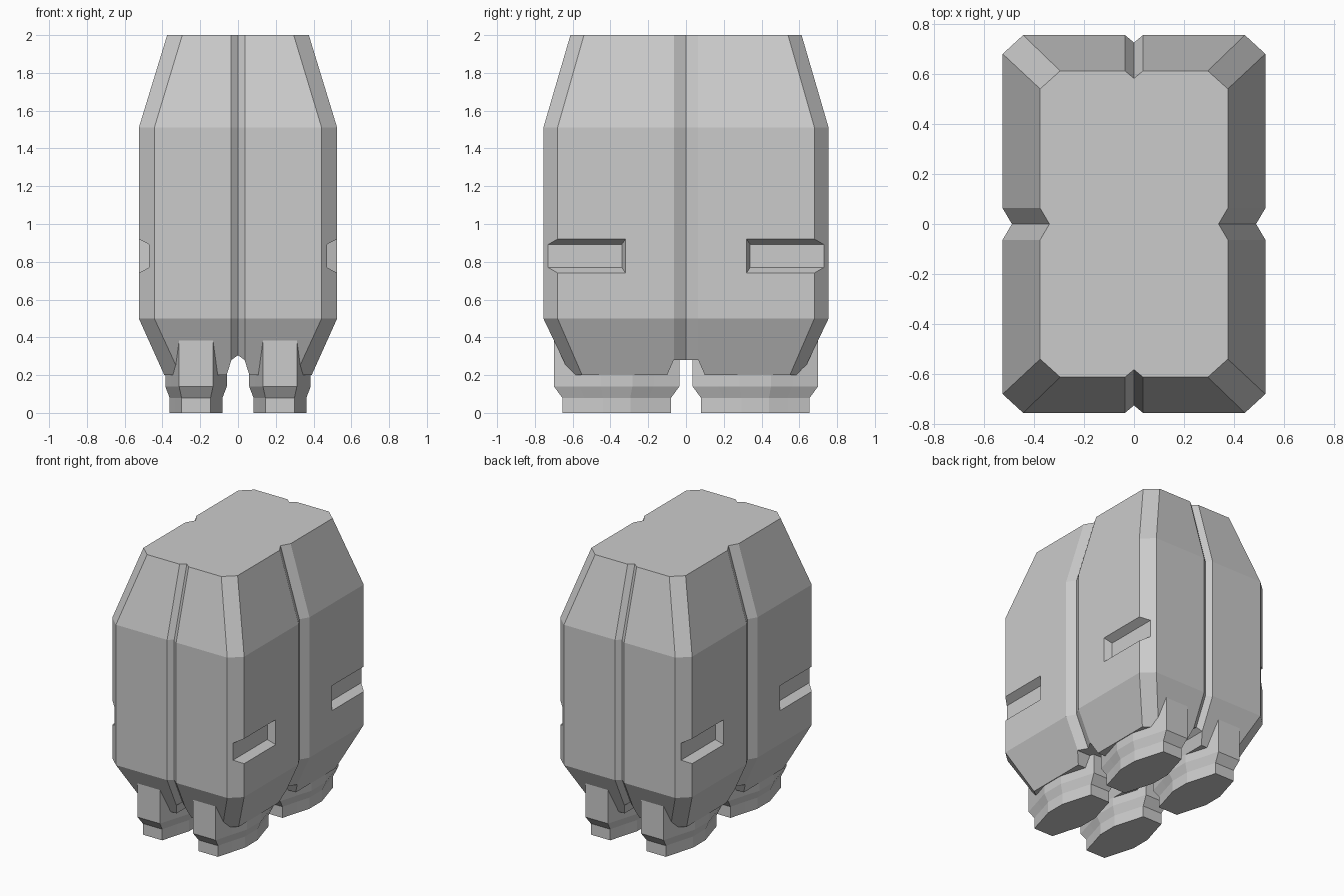
import bpy, bmesh

if "Cube" in bpy.data.objects:
    bpy.data.objects.remove(bpy.data.objects["Cube"])


def loft(name, rings):
    """Closed solid through equal-length rings of 3D points."""
    bm = bmesh.new()
    vs = [[bm.verts.new(p) for p in r] for r in rings]
    n = len(vs[0])
    for a, b in zip(vs, vs[1:]):
        for i in range(n):
            j = (i + 1) % n
            bm.faces.new((a[i], a[j], b[j], b[i]))
    bm.faces.new(vs[0][::-1])
    bm.faces.new(vs[-1])
    bmesh.ops.recalc_face_normals(bm, faces=bm.faces)
    me = bpy.data.meshes.new(name)
    bm.to_mesh(me)
    bm.free()
    ob = bpy.data.objects.new(name, me)
    bpy.context.collection.objects.link(ob)
    return ob


def cut(target, cutter):
    cutter.hide_render = True
    m = target.modifiers.new("cut", 'BOOLEAN')
    m.operation, m.solver, m.object = 'DIFFERENCE', 'EXACT', cutter
    bpy.context.view_layer.objects.active = target
    bpy.ops.object.modifier_apply(modifier=m.name)
    bpy.data.objects.remove(cutter)


def four_fold(quarter):
    """Mirror a quarter outline (from +y axis to +x axis) into a closed loop."""
    half = quarter + [(x, -y) for x, y in reversed(quarter)]
    loop = half + [(-x, y) for x, y in reversed(half)]
    out = []
    for p in loop:
        p = (p[0] + 0.0, p[1] + 0.0)
        if not out or p != out[-1]:
            out.append(p)
    if out[0] == out[-1]:
        out.pop()
    return out


# Body: chamfered rectangle with a V groove in the middle of each side
def body_ring(z, hx, hy, cx, cy):
    q = [(0, hy - .03), (.036, hy), (cx, hy), (hx, cy), (hx, .063), (hx - .037, 0)]
    return [(x, y, z) for x, y in four_fold(q)]


body = loft("body", [body_ring(.2, .39, .612, .305, .55),
                     body_ring(.5, .525, .755, .443, .68),
                     body_ring(1.51, .525, .755, .443, .68),
                     body_ring(2, .375, .612, .295, .54)])

# Crossing channels under the body
prof_x = [(-.085, .12), (-.035, .28), (0, .305), (.035, .28), (.085, .12)]
prof_y = [(-.135, .12), (-.065, .28), (.065, .28), (.135, .12)]
cut(body, loft("channel_long", [[(x, y, z) for x, z in prof_x] for y in (-1, 1)]))
cut(body, loft("channel_cross", [[(x, y, z) for y, z in prof_y] for x in (-1, 1)]))

# Bevelled slots that run out at the corner chamfers
for sx in (-1, 1):
    for sy in (-1, 1):
        rings = []
        for x, y0, z0, z1 in ((.471, .34, .77, .892), (.535, .317, .735, .925)):
            rings.append([(sx * x, sy * y, z) for y, z in
                          ((y0, z0), (.85, z0), (.85, z1), (y0, z1))])
        cut(body, loft("slot_cutter", rings))

# Legs: faceted oblong feet reaching up into the body
outline = [(.55, 1), (.79, .59), (1, .25)]
levels = [(0, .14, .288), (.08, .14, .288), (.14, .163, .332), (.39, .163, .332)]
for sx, side in ((-1, "left"), (1, "right")):
    for sy, end in ((-1, "front"), (1, "back")):
        loft(f"leg_{end}_{side}",
             [[(sx * .222 + x * hx, sy * .367 + y * hy, z)
               for x, y in four_fold(outline)] for z, hx, hy in levels])
